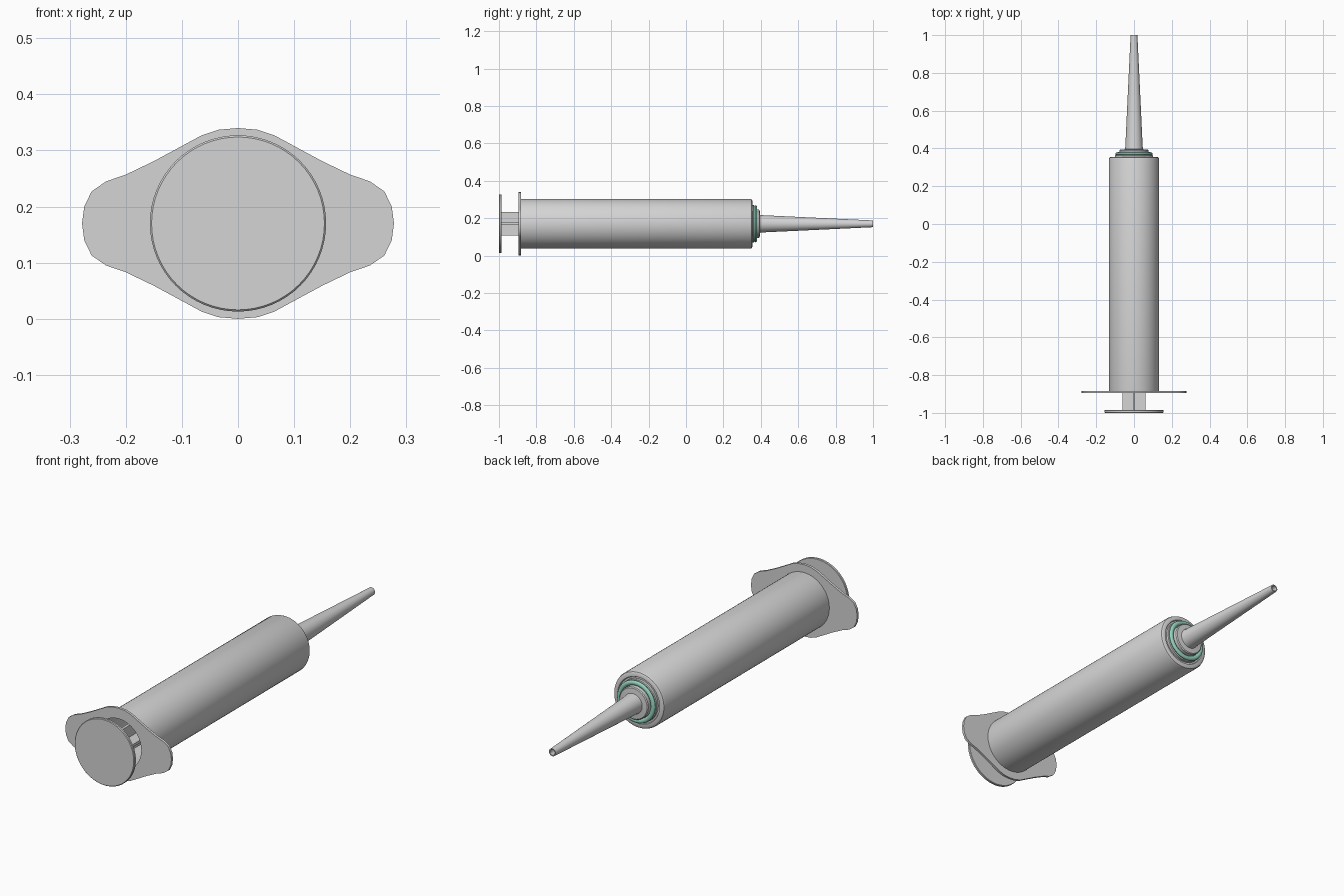
import bpy, bmesh, math

if "Cube" in bpy.data.objects:
    bpy.data.objects.remove(bpy.data.objects["Cube"])

CZ = 0.170  # height of the syringe axis


def material(name, rgb):
    m = bpy.data.materials.new(name)
    m.diffuse_color = (*rgb, 1)
    m.use_nodes = True
    m.node_tree.nodes["Principled BSDF"].inputs["Base Color"].default_value = m.diffuse_color
    return m


GREY = material("light grey plastic", (0.66, 0.66, 0.66))
GREEN = material("sea green rubber", (0.30, 0.66, 0.53))


def finish(name, bm, mat, angle=35):
    bmesh.ops.remove_doubles(bm, verts=bm.verts, dist=1e-6)
    bmesh.ops.recalc_face_normals(bm, faces=bm.faces)
    me = bpy.data.meshes.new(name)
    bm.to_mesh(me)
    bm.free()
    me.materials.append(mat)
    ob = bpy.data.objects.new(name, me)
    bpy.context.collection.objects.link(ob)
    bpy.ops.object.select_all(action='DESELECT')
    ob.select_set(True)
    bpy.context.view_layer.objects.active = ob
    bpy.ops.object.shade_smooth_by_angle(angle=math.radians(angle))
    return ob


def lathe(name, profile, mat, n=64, closed=False):
    """Turn (y, radius) points around the long axis."""
    bm = bmesh.new()
    rings = []
    for y, r in profile:
        if r == 0:
            rings.append([bm.verts.new((0, y, CZ))] * n)
        else:
            rings.append([bm.verts.new((r * math.cos(2 * math.pi * i / n), y,
                                        CZ + r * math.sin(2 * math.pi * i / n))) for i in range(n)])
    pairs = list(zip(rings, rings[1:]))
    if closed:
        pairs.append((rings[-1], rings[0]))
    for a, b in pairs:
        for i in range(n):
            j = (i + 1) % n
            corners = list(dict.fromkeys((a[i], a[j], b[j], b[i])))
            if len(corners) > 2:  # nothing to fill between two points on the axis
                bm.faces.new(corners)
    return finish(name, bm, mat)


# Hollow barrel with a closed, chamfered front end
lathe("barrel", [(-0.892, 0.118), (-0.892, 0.131), (-0.88, 0.133), (0.343, 0.133), (0.351, 0.130),
                 (0.355, 0.124), (0.355, 0.110), (0.350, 0.107), (0.350, 0.0), (0.335, 0.0),
                 (0.335, 0.118)], GREY, closed=True)

# Finger flange: mirrored quarter outline with a round opening
quarter = [(0, 0.170), (0.035, 0.167), (0.065, 0.157), (0.10, 0.138), (0.15, 0.111), (0.20, 0.087),
           (0.235, 0.075), (0.261, 0.057), (0.274, 0.030), (0.278, 0)]
outline = (quarter + [(x, -z) for x, z in quarter[-2::-1]]
           + [(-x, -z) for x, z in quarter[1:]] + [(-x, z) for x, z in quarter[-2:0:-1]])
bm = bmesh.new()
loops = []
for y, hole in ((-0.895, False), (-0.883, False), (-0.883, True), (-0.895, True)):
    loop = []
    for x, z in outline:
        k = 0.124 / math.hypot(x, z) if hole else 1
        loop.append(bm.verts.new((x * k, y, CZ + z * k)))
    loops.append(loop)
n = len(outline)
for a, b in zip(loops, loops[1:] + loops[:1]):
    for i in range(n):
        j = (i + 1) % n
        bm.faces.new((a[i], a[j], b[j], b[i]))
finish("finger_flange", bm, GREY)

# Plunger: thumb disc, crossed ribs and stopper
lathe("thumb_disc", [(-1.0, 0), (-1.0, 0.154), (-0.997, 0.157), (-0.988, 0.157), (-0.986, 0.155),
                     (-0.986, 0)], GREY)
bm = bmesh.new()
for w, h in ((0.124, 0.013), (0.013, 0.124)):
    cube = bmesh.ops.create_cube(bm, size=1)["verts"]
    for v in cube:
        v.co = (v.co.x * w, -0.3685 + v.co.y * 1.237, CZ + v.co.z * h)
finish("plunger_rod", bm, GREY)
lathe("plunger_stopper", [(0.24, 0), (0.24, 0.116), (0.31, 0.116), (0.33, 0.08), (0.33, 0)], GREY)

# Front seal: grey seat with a green ring on it
lathe("seal_seat", [(0.345, 0), (0.345, 0.100), (0.362, 0.100), (0.364, 0.097), (0.364, 0)], GREY)
lathe("seal_ring", [(0.371 + 0.009 * math.sin(a), 0.088 + 0.011 * math.cos(a))
                    for a in (2 * math.pi * k / 12 for k in range(12))], GREEN, closed=True)

# Hollow tapered nozzle with its collar
lathe("nozzle", [(0.36, 0.076), (0.390, 0.076), (0.394, 0.072), (0.396, 0.048), (0.41, 0.046),
                 (1.0, 0.018), (1.0, 0.013), (0.41, 0.036), (0.36, 0.036)], GREY, n=32, closed=True)
